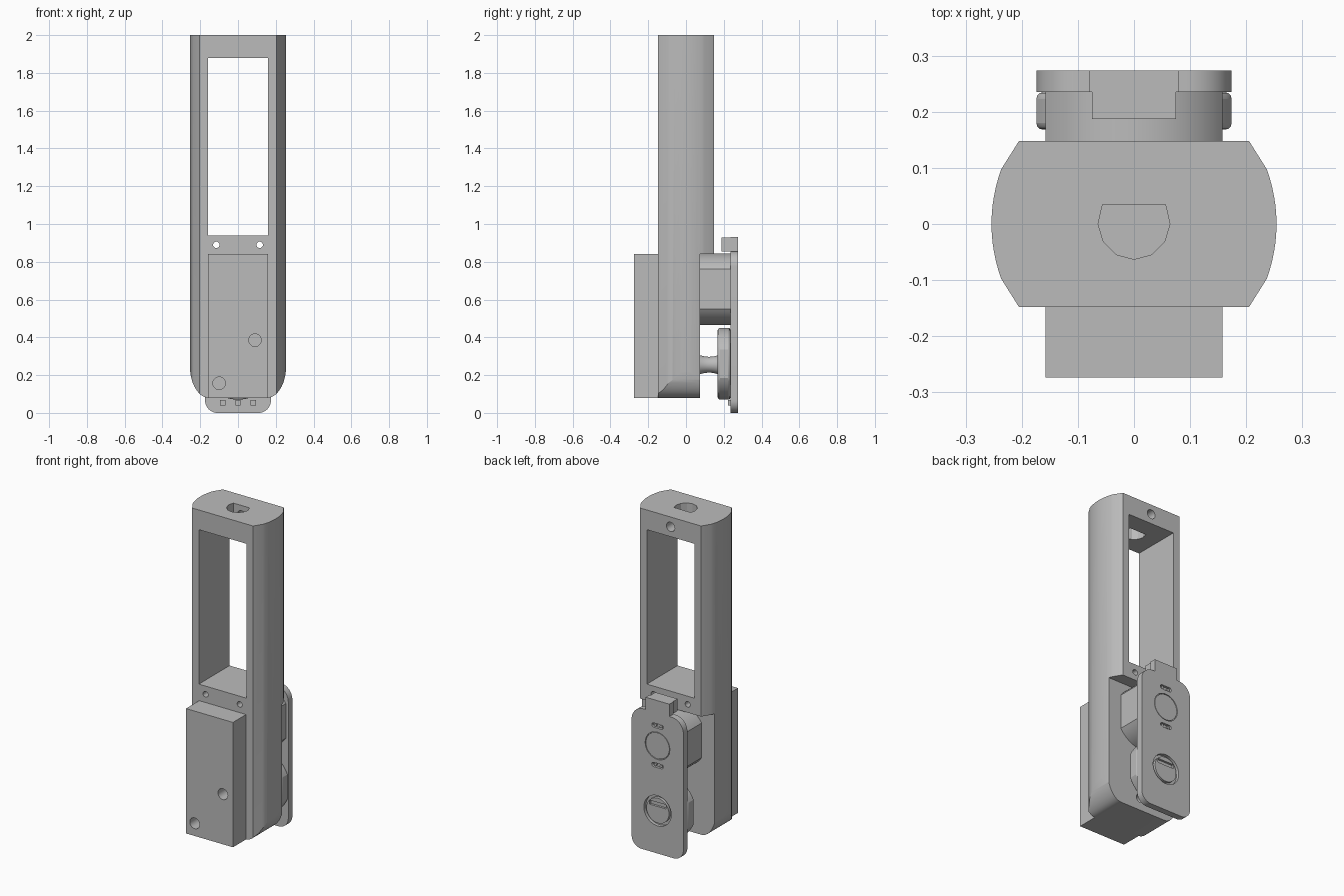
import bpy, bmesh
from math import sin, cos, pi, radians, sqrt, acos

if "Cube" in bpy.data.objects:
    bpy.data.objects.remove(bpy.data.objects["Cube"])

grey = bpy.data.materials.new("light_grey")
grey.use_nodes = True
COLOUR = (0.5, 0.5, 0.5, 1)
grey.diffuse_color = COLOUR
grey.node_tree.nodes["Principled BSDF"].inputs["Base Color"].default_value = COLOUR


def prism(name, pts, axis, lo, hi):
    """Extrude a 2D outline along y (points are x, z) or z (points are x, y)."""
    bm = bmesh.new()
    place = (lambda u, v, w: (u, w, v)) if axis == "y" else (lambda u, v, w: (u, v, w))
    rings = [[bm.verts.new(place(u, v, w)) for u, v in pts] for w in (lo, hi)]
    bm.faces.new(rings[0])
    bm.faces.new(rings[1][::-1])
    n = len(pts)
    for i in range(n):
        j = (i + 1) % n
        bm.faces.new((rings[0][i], rings[0][j], rings[1][j], rings[1][i]))
    bmesh.ops.recalc_face_normals(bm, faces=bm.faces)
    mesh = bpy.data.meshes.new(name)
    bm.to_mesh(mesh)
    bm.free()
    mesh.materials.append(grey)
    ob = bpy.data.objects.new(name, mesh)
    bpy.context.collection.objects.link(ob)
    return ob


def arc(cx, cy, r, a0, a1, n=12, ry=None):
    ry = r if ry is None else ry
    angles = [radians(a0 + (a1 - a0) * i / n) for i in range(n + 1)]
    return [(cx + r * cos(a), cy + ry * sin(a)) for a in angles]


def circle(cx, cy, r, n=40):
    return arc(cx, cy, r, 0, 360 - 360 / n, n - 1)


def rect(x0, x1, y0, y1):
    return [(x0, y0), (x1, y0), (x1, y1), (x0, y1)]


def flat_sided(cz, r, half):
    """Circle with its left and right sides cut off straight."""
    a = acos(half / r) * 180 / pi
    return arc(0, cz, r, a, 180 - a, 24) + arc(0, cz, r, 180 + a, 360 - a, 24)


def combine(ob, other, operation="DIFFERENCE"):
    mod = ob.modifiers.new(operation.lower(), "BOOLEAN")
    mod.operation = operation
    mod.solver = "EXACT"
    mod.object = other
    bpy.context.view_layer.objects.active = ob
    bpy.ops.object.modifier_apply(modifier=mod.name)
    bpy.data.objects.remove(other)


def cut(ob, pts, axis, lo, hi):
    combine(ob, prism("cutter", pts, axis, lo, hi))


def smooth(ob):
    bpy.ops.object.select_all(action="DESELECT")
    ob.select_set(True)
    bpy.context.view_layer.objects.active = ob
    bpy.ops.object.shade_smooth_by_angle(angle=radians(20))


# Tall housing: flat front and back, bowed sides, rounded lower corners
side = [(0.205, -0.148), (0.237, -0.097)]
side += [(0.254 - 0.017 * (y / 0.097) ** 2, y) for y in [0.097 * i / 8 for i in range(-7, 8)]]
side += [(0.237, 0.097), (0.205, 0.148)]
body = prism("main_housing", side + [(-x, y) for x, y in reversed(side)], "z", 0.08, 2)
corner = arc(0.155, 0.25, 0.1, -90, 0, 14, 0.17)
silhouette = corner + [(0.3, 0.3), (0.3, 2.1)]
silhouette += [(-x, z) for x, z in reversed(silhouette)]
combine(body, prism("cutter", silhouette, "y", -0.5, 0.5), "INTERSECT")

# Window, step in the back, screw holes and socket in the top
cut(body, rect(-0.16, 0.16, 0.94, 1.88), "y", -0.5, 0.5)
cut(body, rect(-0.5, 0.5, -0.1, 0.84), "y", 0.075, 0.5)
for x in (-0.115, 0.115):
    cut(body, circle(x, 0.89, 0.017, 24), "y", -0.5, 0.5)
socket = [(-0.056, 0.035), (-0.064, 0)] + arc(0, 0, 0.063, 210, 330, 4) + [(0.064, 0), (0.056, 0.035)]
cut(body, socket, "z", 1.8, 2.1)
cut(body, circle(0, 1.94, 0.028, 32), "y", 0, 0.3)
cut(body, circle(0.02, 0.155, 0.025, 32), "y", 0.02, 0.3)
smooth(body)

# Front box with two blind holes
box = prism("front_box", rect(-0.158, 0.158, 0.08, 0.84), "y", -0.274, -0.148)
for x, z in ((0.09, 0.385), (-0.1, 0.157)):
    cut(box, circle(x, z, 0.033), "y", -0.4, -0.17)
smooth(box)

# Upper mount and lower disc between housing and back plate
smooth(prism("upper_mount", flat_sided(0.655, 0.19, 0.158), "y", 0.075, 0.235))
disc = prism("lower_disc", flat_sided(0.26, 0.19, 0.174), "y", 0.168, 0.235)
bevel = disc.modifiers.new("rounded_rim", "BEVEL")
bevel.width = 0.012
bevel.segments = 3
bevel.limit_method = "ANGLE"
smooth(disc)

# Waisted shaft behind the lower disc
bm = bmesh.new()
rings = []
for i in range(9):
    t = i / 8
    r = 0.042 + 0.008 * (2 * t - 1) ** 2
    rings.append([bm.verts.new((x, 0.075 + 0.095 * t, z)) for x, z in circle(0, 0.255, r, 32)])
for a, b in zip(rings, rings[1:]):
    for i in range(32):
        j = (i + 1) % 32
        bm.faces.new((a[i], a[j], b[j], b[i]))
bmesh.ops.recalc_face_normals(bm, faces=bm.faces)
mesh = bpy.data.meshes.new("shaft")
bm.to_mesh(mesh)
bm.free()
mesh.materials.append(grey)
shaft = bpy.data.objects.new("shaft", mesh)
bpy.context.collection.objects.link(shaft)
smooth(shaft)

# Back plate with rounded corners
TOP, BACK = 0.855, 0.274
outline = arc(0.109, 0.065, 0.065, -90, 0) + arc(0.094, TOP - 0.08, 0.08, 0, 90)
outline += [(-x, z) for x, z in reversed(outline)]
plate = prism("back_plate", outline, "y", 0.235, BACK)

# Upper button outline and the two slots beside it
cut(plate, circle(0, 0.655, 0.083, 48), "y", BACK - 0.008, 0.4)
for z in (0.535, 0.775):
    slot = arc(0.026, z, 0.013, -90, 90, 8) + arc(-0.026, z, 0.013, 90, 270, 8)
    cut(plate, slot, "y", BACK - 0.015, 0.4)
    for x in (-0.02, 0.02):
        smooth(prism("slot_pin", circle(x, z, 0.009, 16), "y", BACK - 0.02, BACK - 0.005))
smooth(prism("upper_button", circle(0, 0.655, 0.079, 48), "y", BACK - 0.02, BACK - 0.001))

# Lower round lock: recess, dial with a recessed upper segment
cut(plate, circle(0, 0.26, 0.092, 48), "y", BACK - 0.02, 0.4)
dial = prism("lower_dial", circle(0, 0.26, 0.076, 48), "y", BACK - 0.025, BACK - 0.002)
cut(dial, rect(-0.055, 0.055, 0.285, 0.31), "y", BACK - 0.015, 0.4)
smooth(dial)
smooth(plate)

# Top catch
prism("catch_outer", rect(-0.08, 0.08, TOP - 0.03, 0.93), "y", 0.235, BACK)
prism("catch_inner", rect(-0.075, 0.075, TOP, 0.928), "y", 0.187, 0.236)

# Three small lugs under the lower disc
for x in (-0.08, 0, 0.08):
    prism("lower_lug", rect(x - 0.014, x + 0.014, 0.04, 0.068), "y", 0.222, 0.236)
